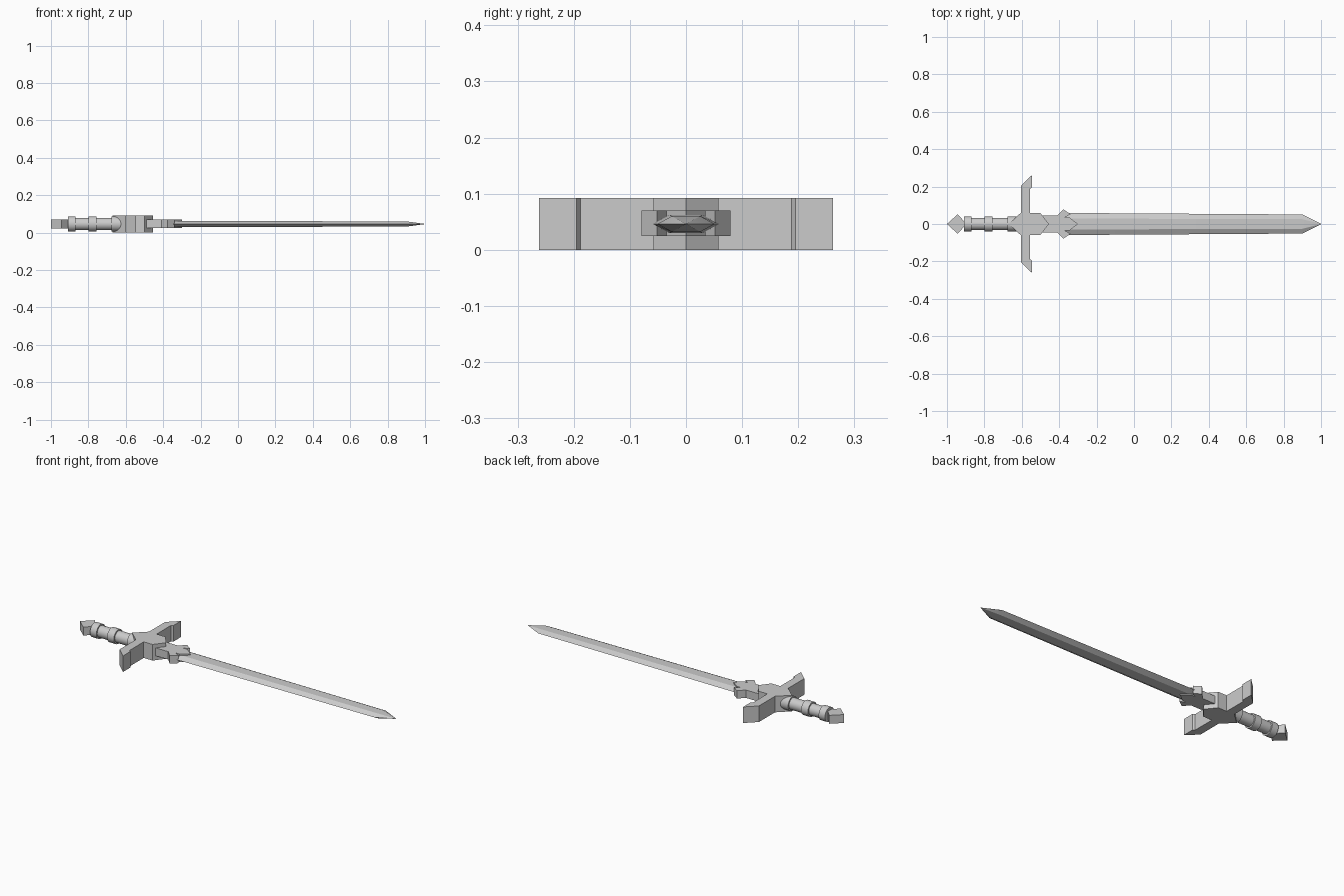
import bpy, bmesh, math

if "Cube" in bpy.data.objects:
    bpy.data.objects.remove(bpy.data.objects["Cube"])

MID = 0.046  # height of the sword's centre plane

steel = bpy.data.materials.new("grey_steel")
steel.diffuse_color = (0.6, 0.6, 0.6, 1)
steel.use_nodes = True
steel.node_tree.nodes["Principled BSDF"].inputs["Base Color"].default_value = steel.diffuse_color


def finish(name, bm, smooth=None):
    bmesh.ops.recalc_face_normals(bm, faces=bm.faces)
    mesh = bpy.data.meshes.new(name)
    bm.to_mesh(mesh)
    bm.free()
    ob = bpy.data.objects.new(name, mesh)
    bpy.context.collection.objects.link(ob)
    mesh.materials.append(steel)
    if smooth:
        bpy.ops.object.select_all(action='DESELECT')
        ob.select_set(True)
        bpy.context.view_layer.objects.active = ob
        bpy.ops.object.shade_smooth_by_angle(angle=math.radians(smooth))
    return ob


def mirrored_plate(name, half, z0, z1):
    """Extrude a flat outline given by its +y half, from the rear to the front."""
    outline = half + [(x, -y) for x, y in reversed(half) if y > 0]
    bm = bmesh.new()
    face = bm.faces.new([bm.verts.new((x, y, z0)) for x, y in outline])
    top = bmesh.ops.extrude_face_region(bm, geom=[face])["geom"]
    bmesh.ops.translate(bm, vec=(0, 0, z1 - z0),
                        verts=[v for v in top if isinstance(v, bmesh.types.BMVert)])
    return finish(name, bm)


def loft(name, rings, smooth):
    """Skin a row of equal rings and cap both ends."""
    bm = bmesh.new()
    loops = [[bm.verts.new(p) for p in ring] for ring in rings]
    n = len(loops[0])
    for a, b in zip(loops, loops[1:]):
        for i in range(n):
            j = (i + 1) % n
            bm.faces.new((a[i], a[j], b[j], b[i]))
    bm.faces.new(loops[0])
    bm.faces.new(loops[-1])
    bmesh.ops.remove_doubles(bm, verts=bm.verts, dist=1e-5)
    return finish(name, bm, smooth)


def circle(x, r, n=32):
    return [(x, r * math.cos(i * math.tau / n), MID + r * math.sin(i * math.tau / n))
            for i in range(n)]


# Pommel: diamond block
mirrored_plate("pommel", [(-1.0, 0), (-0.943, 0.052), (-0.895, 0)], 0.022, 0.07)

# Grip with three raised bands
R, r = 0.041, 0.033
profile = [(-0.908, R), (-0.868, R), (-0.868, r), (-0.8, r), (-0.8, R), (-0.757, R),
           (-0.757, r), (-0.675, r), (-0.675, R), (-0.61, R)]
loft("grip", [circle(x, rad) for x, rad in profile], 30)

# Crossguard: pointed centre with two flared arms
mirrored_plate("crossguard", [
    (-0.67, 0), (-0.605, 0.06), (-0.605, 0.205), (-0.545, 0.262), (-0.545, 0.195),
    (-0.556, 0.188), (-0.556, 0.058), (-0.5, 0.058), (-0.455, 0)], 0.0, 0.092)

# Collar: barbed fork around the base of the blade
mirrored_plate("collar", [
    (-0.52, 0), (-0.52, 0.045), (-0.41, 0.045), (-0.378, 0.079), (-0.34, 0.052),
    (-0.37, 0.035), (-0.345, 0.035), (-0.30, 0)], 0.025, 0.07)


# Blade: flattened six-sided section, narrowing to a point
def section(x, w, h):
    return [(x, w, MID), (x, w * 0.5, MID + h), (x, -w * 0.5, MID + h),
            (x, -w, MID), (x, -w * 0.5, MID - h), (x, w * 0.5, MID - h)]


loft("blade", [section(-0.375, 0.059, 0.016), section(0.9, 0.051, 0.014),
               section(1.0, 0.001, 0.0005)], 20)
